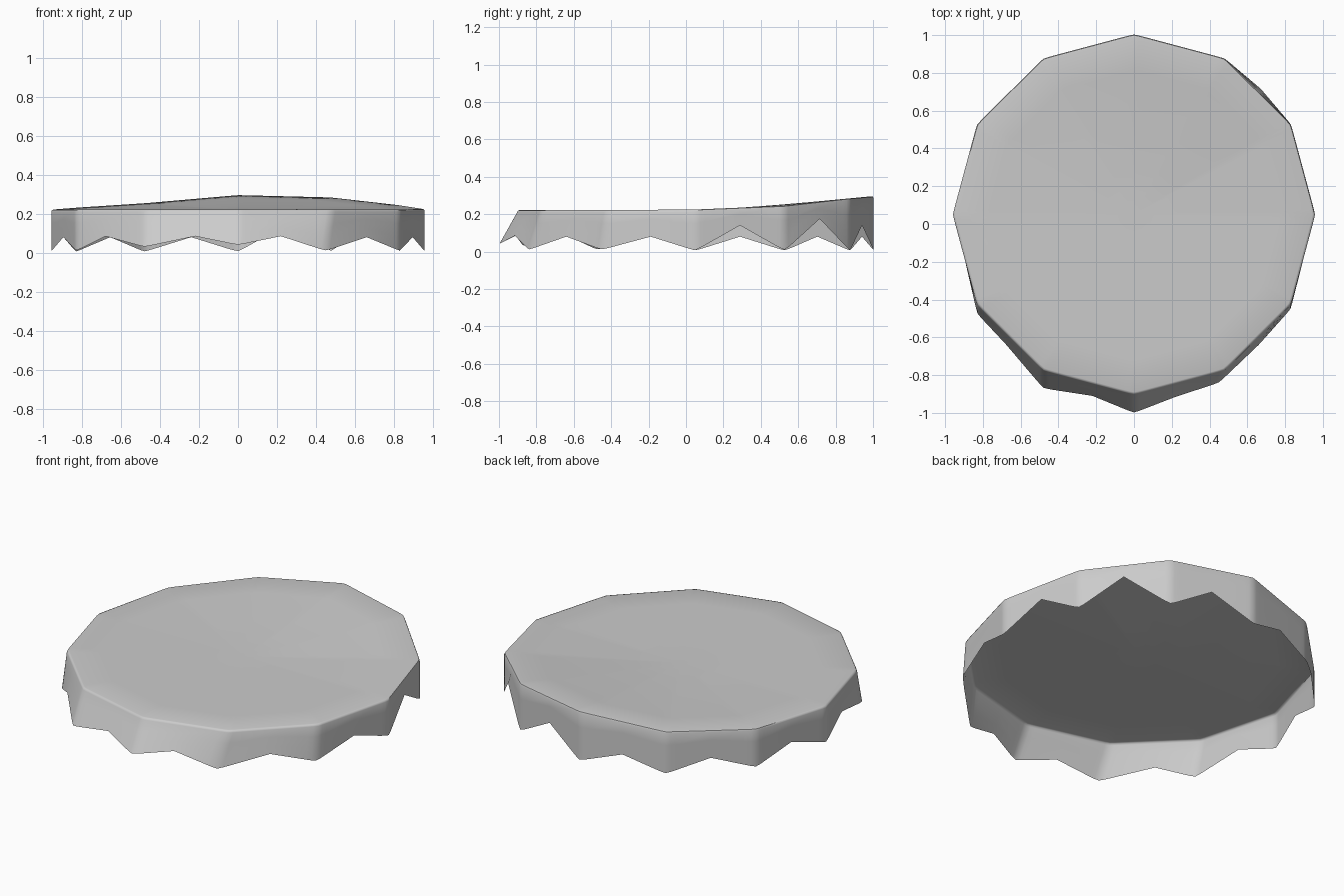
import bpy, bmesh
from math import cos, sin, radians
from mathutils import Vector

if "Cube" in bpy.data.objects:
    bpy.data.objects.remove(bpy.data.objects["Cube"])

# Rim corner heights (default flat) and bottom-edge exceptions, keyed by degrees
RIM_Z = {0: .225, 30: .245, 60: .285, 90: .297, 120: .255, 150: .232}
NOTCH_Z = {15: .14, 45: .175, 75: .14}
FLARE = {210: (-.83, -.475, .01), 225: (-.68, -.635, .085), 240: (-.48, -.87, .03),
         255: (-.22, -.91, .085), 270: (0, -1.0, .04), 285: (.22, -.915, .085),
         300: (.45, -.84, .01), 315: (.66, -.64, .08), 330: (.83, -.45, .01),
         45: (.672, .715, .175)}


def corner(a):
    r = radians(a)
    return Vector((.96 * cos(r), .05 + .955 * sin(r), RIM_Z.get(a % 360, .222)))


def rim_point(a):
    if a % 30 == 0:
        return corner(a)
    return (corner(a - 15) + corner(a + 15)) / 2


def hem_point(a):
    if a in FLARE:
        return Vector(FLARE[a])
    p = rim_point(a)
    p.z = .005 if a % 30 == 0 else NOTCH_Z.get(a, .08)
    return p


def soften(points):
    # Round each cloth fold, leave the notch points sharp
    out = []
    n = len(points)
    for i, p in enumerate(points):
        if i % 2 == 0:
            a = p.lerp(points[i - 1], .22)
            b = p.lerp(points[(i + 1) % n], .22)
            c = p.lerp((a + b) / 2, .15)
            out += [p.lerp(a, .5).lerp((a + b) / 2, .03), c, p.lerp(b, .5).lerp((a + b) / 2, .03), b]
            out.insert(-4, a)
        else:
            out.append(p)
    return out


angles = range(0, 360, 15)
rim = soften([rim_point(a) for a in angles])
hem = soften([hem_point(a) for a in angles])
centre = Vector((0, .05, .222))


def top_ring(s):
    # Cloth top, lifting gradually towards the back rim
    return [Vector((p.x * s, .05 + (p.y - .05) * s, .222 + (p.z - .222) * s ** 1.3))
            for p in rim]


# Skirt rows, rounded rim, then top rings
rows = [[h.lerp(r - Vector((0, 0, .012)), t) for h, r in zip(hem, rim)]
        for t in (0, .35, .7, 1)]
rounded = top_ring(.996)
for p in rounded:
    p.z -= .003
rows += [rounded] + [top_ring(s) for s in (.986, .8, .55, .28)]

bm = bmesh.new()
grid = [[bm.verts.new(p) for p in row] for row in rows]
n = len(rim)
for lo, hi in zip(grid, grid[1:]):
    for i in range(n):
        j = (i + 1) % n
        bm.faces.new((lo[i], lo[j], hi[j], hi[i]))
mid = bm.verts.new(centre)
for i in range(n):
    bm.faces.new((grid[-1][i], grid[-1][(i + 1) % n], mid))
mesh = bpy.data.meshes.new("draped_cloth")
bm.to_mesh(mesh)
bm.free()

cloth = bpy.data.objects.new("draped_cloth", mesh)
bpy.context.collection.objects.link(cloth)
bpy.context.view_layer.objects.active = cloth
cloth.select_set(True)
bpy.ops.object.shade_smooth_by_angle(angle=radians(50))
